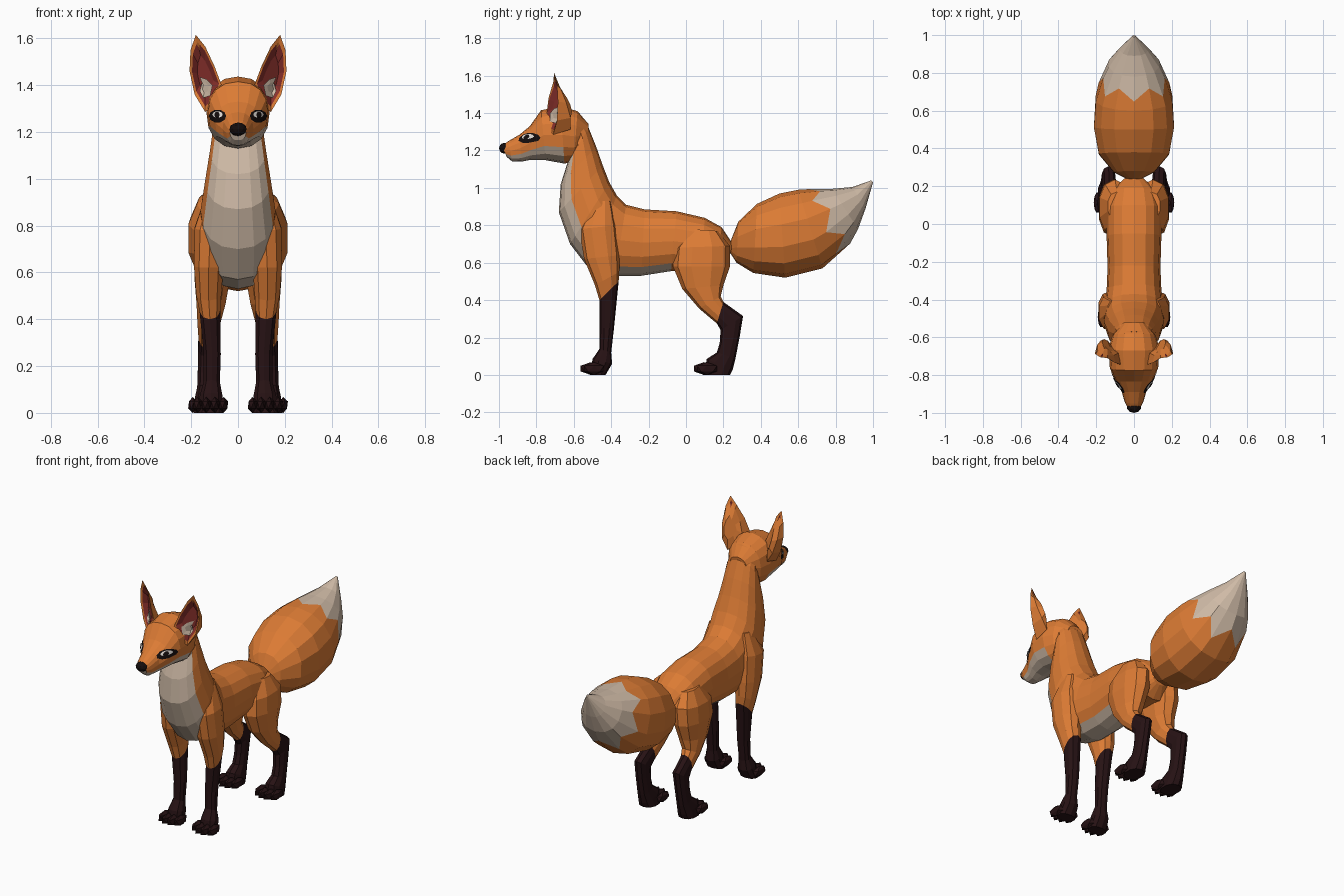
import bpy, bmesh, math
from mathutils import Vector, Matrix
from mathutils.bvhtree import BVHTree

if "Cube" in bpy.data.objects:
    bpy.data.objects.remove(bpy.data.objects["Cube"])


def material(name, rgb):
    m = bpy.data.materials.new(name)
    m.diffuse_color = (*rgb, 1)
    m.use_nodes = True
    m.node_tree.nodes["Principled BSDF"].inputs["Base Color"].default_value = m.diffuse_color
    return m


MATS = [material("orange fur", (0.72, 0.2, 0.035)),
        material("cream fur", (0.62, 0.49, 0.38)),
        material("dark brown fur", (0.02, 0.006, 0.007)),
        material("inner ear red", (0.25, 0.03, 0.025)),
        material("black", (0.007, 0.004, 0.004)),
        material("eye white", (0.78, 0.74, 0.7))]
ORANGE, CREAM, BROWN, RED, BLACK, WHITE = range(6)


def finish(name, bm, recalc=True):
    if recalc:
        bmesh.ops.recalc_face_normals(bm, faces=bm.faces[:])
    me = bpy.data.meshes.new(name)
    bm.to_mesh(me)
    bm.free()
    for m in MATS:
        me.materials.append(m)
    ob = bpy.data.objects.new(name, me)
    bpy.context.collection.objects.link(ob)
    return ob


def skin(name, rings, colour):
    """Bridge closed rings of points; colour(segment, side) picks the material."""
    bm = bmesh.new()
    vs = [[bm.verts.new(p) for p in r] for r in rings]
    n = len(rings[0])
    for i in range(len(vs) - 1):
        for j in range(n):
            k = (j + 1) % n
            f = bm.faces.new((vs[i][j], vs[i][k], vs[i + 1][k], vs[i + 1][j]))
            f.material_index = colour(i, j)
    for i, r in ((0, vs[0]), (len(vs) - 2, vs[-1])):
        bm.faces.new(r).material_index = colour(i, n // 2)
    return finish(name, bm)


def section(top, bot, w, n, cx=0.0, p=0.88):
    """Rounded cross-section between two (y, z) points with half width w."""
    t, b = Vector((cx, *top)), Vector((cx, *bot))
    c, h = (t + b) / 2, (t - b) / 2
    sq = lambda v: math.copysign(abs(v) ** p, v)
    pts = []
    for j in range(n):
        a = 2 * math.pi * j / n
        pts.append(c + h * sq(math.cos(a)) + Vector((w * sq(math.sin(a)), 0, 0)))
    return pts


def low(j, n, k):
    return abs(j + 0.5 - n / 2) < k


def ball(name, centre, size, mat, sub=2):
    bm = bmesh.new()
    bmesh.ops.create_icosphere(bm, subdivisions=sub, radius=1,
                               matrix=Matrix.Translation(centre) @ Matrix.Diagonal((*size, 1)))
    for f in bm.faces:
        f.material_index = mat
    return finish(name, bm)


def tree_of(ob):
    return BVHTree.FromPolygons([v.co for v in ob.data.vertices],
                                [list(p.vertices) for p in ob.data.polygons])


def decal(name, ob, pts, mat, lift):
    """Thin patch projected from the front onto a part; pts are (x, z)."""
    tree = tree_of(ob)
    mid = [sum(c) / len(pts) for c in zip(*pts)]
    bm = bmesh.new()

    def drop(x, z):
        hit = tree.ray_cast(Vector((x, -2, z)), Vector((0, 1, 0)))
        if hit[0] is None:
            hit = tree.find_nearest(Vector((x, -0.8, z)))
        return hit[0] + Vector((math.copysign(lift * 0.6, x), -lift, 0))
    rows = []
    for s in (1.0, 0.5):
        rows.append([bm.verts.new(drop(mid[0] + (x - mid[0]) * s, mid[1] + (z - mid[1]) * s))
                     for x, z in pts])
    n = len(pts)
    for j in range(n):
        k = (j + 1) % n
        bm.faces.new((rows[0][j], rows[0][k], rows[1][k], rows[1][j]))
    bm.faces.new(rows[1])
    for f in bm.faces:
        f.material_index = mat
        f.normal_update()
        if f.normal.y > 0:
            f.normal_flip()
    return finish(name, bm, False)


# Torso and neck, with cream belly and chest
N = 16
torso = [((.25, .70), (.23, .62), .05), ((.19, .79), (.17, .55), .12),
         ((.10, .84), (.08, .55), .145), ((-.05, .875), (-.08, .555), .145),
         ((-.22, .885), (-.24, .53), .14), ((-.32, .91), (-.38, .53), .145),
         ((-.37, .96), (-.52, .57), .155), ((-.41, 1.03), (-.62, .70), .16),
         ((-.445, 1.12), (-.68, .87), .14), ((-.48, 1.22), (-.67, 1.02), .12),
         ((-.52, 1.32), (-.635, 1.13), .105), ((-.57, 1.40), (-.60, 1.17), .09)]
skin("torso", [section(*r, N) for r in torso],
     lambda i, j: CREAM if (i >= 6 and low(j, N, 3)) or (3 <= i < 6 and low(j, N, 2)) else ORANGE)

# Head with cream jaw
head_rings = [((-.52, 1.34), (-.53, 1.22), .06), ((-.58, 1.41), (-.60, 1.14), .115),
              ((-.67, 1.437), (-.65, 1.13), .135), ((-.775, 1.415), (-.75, 1.148), .128),
              ((-.835, 1.33), (-.83, 1.15), .098), ((-.89, 1.285), (-.88, 1.14), .066),
              ((-.95, 1.25), (-.93, 1.142), .05), ((-.985, 1.225), (-.958, 1.165), .034)]
head = skin("head", [section(*r, N) for r in head_rings],
            lambda i, j: CREAM if i >= 2 and low(j, N, 3) else ORANGE)
ball("nose", (0, -.97, 1.212), (.038, .03, .029), BLACK)

# Tail with zigzag cream tip
T = 14
tail = [((.24, .72), (.235, .655), .035), ((.28, .82), (.27, .60), .11),
        ((.38, .915), (.36, .545), .19), ((.50, .97), (.53, .52), .217),
        ((.60, .99), (.73, .57), .207), ((.68, .995), (.86, .67), .18),
        ((.78, .995), (.92, .78), .135), ((.89, 1.005), (.96, .89), .075),
        ((.99, 1.04), (1.0, 1.03), .006)]
rings = [section(*r, T) for r in tail]
rings[5] = [p.lerp(rings[4][j], .4) if j % 2 == 0 else p.lerp(rings[6][j], .3)
            for j, p in enumerate(rings[5])]
skin("tail", rings, lambda i, j: CREAM if i >= 5 else ORANGE)

# Leg sections: front point, back point, centre x, half width
front_leg = [((-.50, .93), (-.40, .93), .10, .04), ((-.57, .78), (-.37, .80), .118, .07),
             ((-.545, .62), (-.355, .64), .125, .066), ((-.487, .48), (-.357, .55), .125, .056),
             ((-.463, .40), (-.36, .50), .12, .046), ((-.462, .25), (-.385, .25), .11, .038),
             ((-.462, .14), (-.40, .12), .112, .036), ((-.50, .085), (-.395, .06), .115, .05),
             ((-.51, 0), (-.43, 0), .117, .058)]
hind_leg = [((.02, .78), (.17, .77), .09, .05), ((-.06, .68), (.235, .69), .10, .085),
            ((-.07, .58), (.235, .58), .11, .08), ((-.02, .46), (.20, .48), .115, .065),
            ((.07, .355), (.185, .42), .125, .05), ((.165, .275), (.20, .39), .13, .04),
            ((.185, .24), (.305, .315), .135, .037), ((.18, .17), (.288, .21), .137, .036),
            ((.165, .12), (.265, .09), .138, .038), ((.11, .085), (.25, .03), .138, .048),
            ((.10, 0), (.235, 0), .138, .055)]
ear_rim = [(.18, -.705, 1.615), (.14, -.71, 1.565), (.10, -.735, 1.48), (.07, -.745, 1.40),
           (.10, -.74, 1.32), (.14, -.71, 1.285), (.185, -.69, 1.36), (.207, -.685, 1.46),
           (.203, -.69, 1.55)]


def oval(cx, cz, rx, rz, n=10):
    return [(cx + rx * math.cos(2 * math.pi * k / n), cz + rz * math.sin(2 * math.pi * k / n))
            for k in range(n)]


for s, side in ((-1, "right"), (1, "left")):
    # Legs and toes
    for part, data, cut, toe_y, cx in (("front_leg", front_leg, 4, -.51, .117),
                                       ("hind_leg", hind_leg, 5, .095, .138)):
        skin(f"{side}_{part}", [section(f, b, w, 10, s * x) for f, b, x, w in data],
             lambda i, j: BROWN if i >= cut else ORANGE)
        for k in range(4):
            off = (k - 1.5) * .037
            inner = abs(k - 1.5) < 1
            ball(f"{side}_{part}_toe_{k + 1}",
                 (s * cx + off, toe_y + (0 if inner else .018), .034),
                 (.022, .062, .034), BROWN, 1)

    # Ear: bulging back, orange rim, red hollow
    mid = Vector((.14, -.71, 1.44))

    def shrink(p, k, push):
        q = mid + (Vector(p) - mid) * k
        return Vector((s * q.x, p[1] + push, q.z))
    back2 = [shrink(p, .4, .38 * (1.62 - (1.44 + (p[2] - 1.44) * .4))) for p in ear_rim]
    back1 = [shrink(p, .82, .28 * (1.62 - p[2])) for p in ear_rim]
    rim = [shrink(p, 1, 0) for p in ear_rim]
    lip = [shrink(p, .84, .004) for p in ear_rim]
    deep = [shrink(p, .5, .03) for p in ear_rim]
    ear = skin(f"{side}_ear", [back2, back1, rim, lip, deep],
               lambda i, j: RED if i >= 3 else ORANGE)
    tuft = [(.105, 1.40), (.115, 1.355), (.145, 1.345), (.16, 1.375), (.15, 1.41), (.16, 1.435),
            (.13, 1.425)]
    decal(f"{side}_ear_tuft", ear, [(s * x, z) for x, z in tuft], CREAM, .006)

    # Eye patches
    decal(f"{side}_eye_outline", head, oval(s * .085, 1.268, .037, .028), BLACK, .004)
    decal(f"{side}_eye_white", head, oval(s * .084, 1.275, .023, .014), WHITE, .007)
    decal(f"{side}_pupil", head, oval(s * .084, 1.273, .011, .014), BLACK, .0095)
